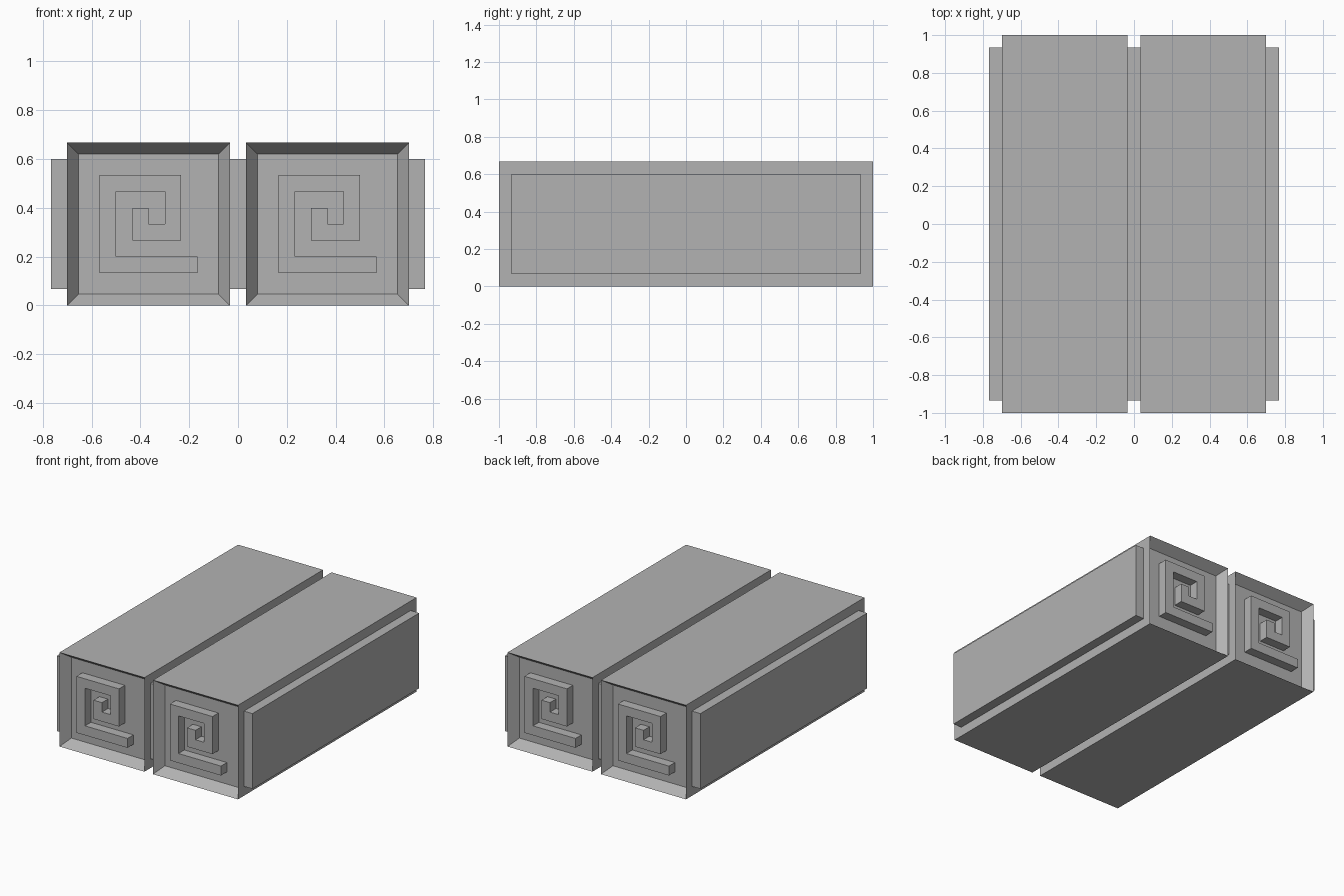
import bpy, bmesh
from mathutils import Matrix

U = 1 / 15  # module: every part is a whole number of these

cube = bpy.data.objects.get("Cube")
if cube:
    bpy.data.objects.remove(cube, do_unlink=True)

grey = bpy.data.materials.new("stone_grey")
grey.use_nodes = True
COLOUR = (0.448, 0.448, 0.448, 1)
grey.diffuse_color = COLOUR
grey.node_tree.nodes["Principled BSDF"].inputs["Base Color"].default_value = COLOUR


def finish(name, bm):
    """Scale from modules to units and link the mesh as an object."""
    bmesh.ops.recalc_face_normals(bm, faces=bm.faces)
    bmesh.ops.scale(bm, vec=(U, U, U), verts=bm.verts)
    mesh = bpy.data.meshes.new(name)
    bm.to_mesh(mesh)
    bm.free()
    mesh.materials.append(grey)
    obj = bpy.data.objects.new(name, mesh)
    bpy.context.collection.objects.link(obj)


def box(size, centre):
    bm = bmesh.new()
    bmesh.ops.create_cube(bm, size=1, matrix=Matrix.Translation(centre) @ Matrix.Diagonal((*size, 1)))
    return bm


# Squared spiral outline, as (x, z) within a ten-module end face
SPIRAL = [(2, 8), (7, 8), (7, 4), (4, 4), (4, 6), (5, 6), (5, 5),
          (6, 5), (6, 7), (3, 7), (3, 3), (8, 3), (8, 2), (2, 2)]


def spiral(name, x, end):
    """Raised spiral standing on the recessed floor, flush with the rim."""
    bm = bmesh.new()
    face = bm.faces.new([bm.verts.new((end * (5 - px) + x, end * 15, pz)) for px, pz in SPIRAL])
    geom = bmesh.ops.extrude_face_region(bm, geom=[face])["geom"]
    verts = [v for v in geom if isinstance(v, bmesh.types.BMVert)]
    bmesh.ops.translate(bm, vec=(0, -end, 0), verts=verts)
    finish(name, bm)


for side, x in (("right", -5.5), ("left", 5.5)):
    # Long square beam with a recessed panel in each end
    beam = box((10, 30, 10), (x, 0, 5))
    beam.normal_update()
    ends = [f for f in beam.faces if abs(f.normal.y) > 0.9]
    bmesh.ops.inset_individual(beam, faces=ends, thickness=1, depth=-1)
    finish(side + "_beam", beam)

    # Spirals read the same way round from the front and the back
    spiral(side + "_front_spiral", x, -1)
    spiral(side + "_back_spiral", x, 1)

    # Raised plate on the outer side
    finish(side + "_side_plate", box((1, 28, 8), (x * 2, 0, 5)))

# Joining plate between the beams
finish("middle_plate", box((1, 28, 8), (0, 0, 5)))
